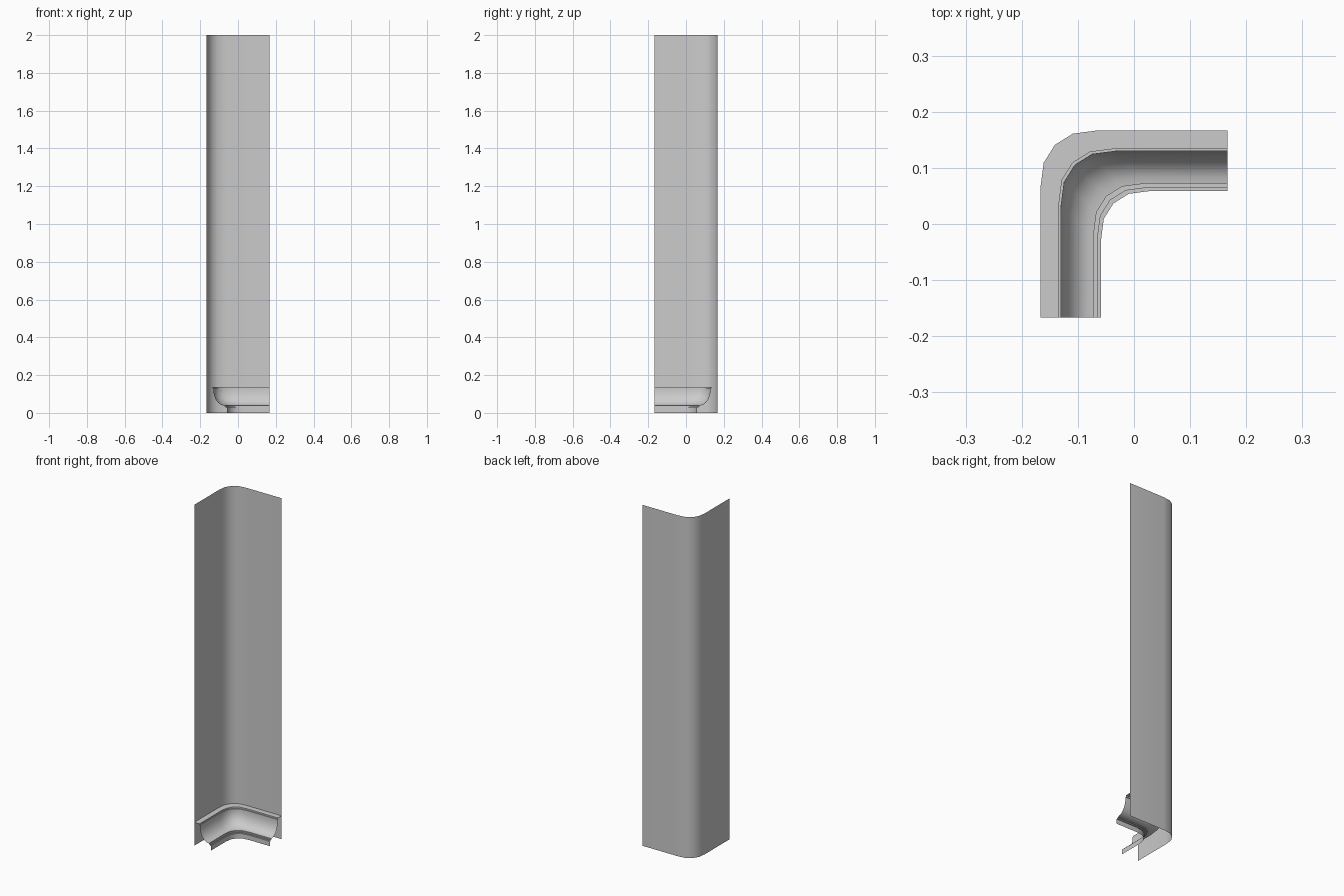
import bpy, bmesh, math

if "Cube" in bpy.data.objects:
    bpy.data.objects.remove(bpy.data.objects["Cube"], do_unlink=True)

HALF = 0.167   # half the footprint
HEIGHT = 2.0

plaster = bpy.data.materials.new("light_grey_plaster")
plaster.use_nodes = True
grey = (0.6, 0.6, 0.6, 1)
plaster.diffuse_color = grey
plaster.node_tree.nodes["Principled BSDF"].inputs["Base Color"].default_value = grey

# Rounded corner, measured from the outer corner of the wall
CORNER = [(0, 0.104), (0.006, 0.058), (0.026, 0.026), (0.058, 0.006), (0.104, 0)]


def plan_path(offset):
    """L-shaped plan line, moved inward from the wall by offset."""
    scale = 1 - 1.3 * offset
    cx, cy = offset - HALF, HALF - offset
    bend = [(cx + a * scale, cy - b * scale) for a, b in CORNER]
    return [(cx, -HALF)] + bend + [(HALF, cy)]


def sweep(name, profile):
    """Sweep an (offset, height) profile around the corner as an open sheet."""
    bm = bmesh.new()
    rows = [[bm.verts.new((x, y, z)) for x, y in plan_path(d)] for d, z in profile]
    for upper, lower in zip(rows, rows[1:]):
        for i in range(len(upper) - 1):
            bm.faces.new((upper[i], lower[i], lower[i + 1], upper[i + 1]))
    mesh = bpy.data.meshes.new(name)
    bm.to_mesh(mesh)
    bm.free()
    mesh.materials.append(plaster)
    obj = bpy.data.objects.new(name, mesh)
    bpy.context.collection.objects.link(obj)
    bpy.ops.object.select_all(action="DESELECT")
    obj.select_set(True)
    bpy.context.view_layer.objects.active = obj
    bpy.ops.object.shade_smooth_by_angle(angle=math.radians(35))
    return obj


# Thin wall sheet
sweep("corner_wall", [(0, HEIGHT), (0, 0)])

# Base moulding: flat ledge, small lip, hollow cove, stepped foot
ledge = [(0, 0.137), (0.033, 0.137), (0.033, 0.129), (0.037, 0.129)]
STEPS = 8
cove = []
for k in range(STEPS + 1):
    t = math.pi / 2 * k / STEPS
    cove.append((0.095 - 0.058 * math.cos(t), 0.122 - 0.083 * math.sin(t)))
foot = [(0.095, 0.034), (0.102, 0.034), (0.102, 0.028), (0.108, 0.028), (0.108, 0)]
sweep("base_moulding", ledge + cove + foot)
